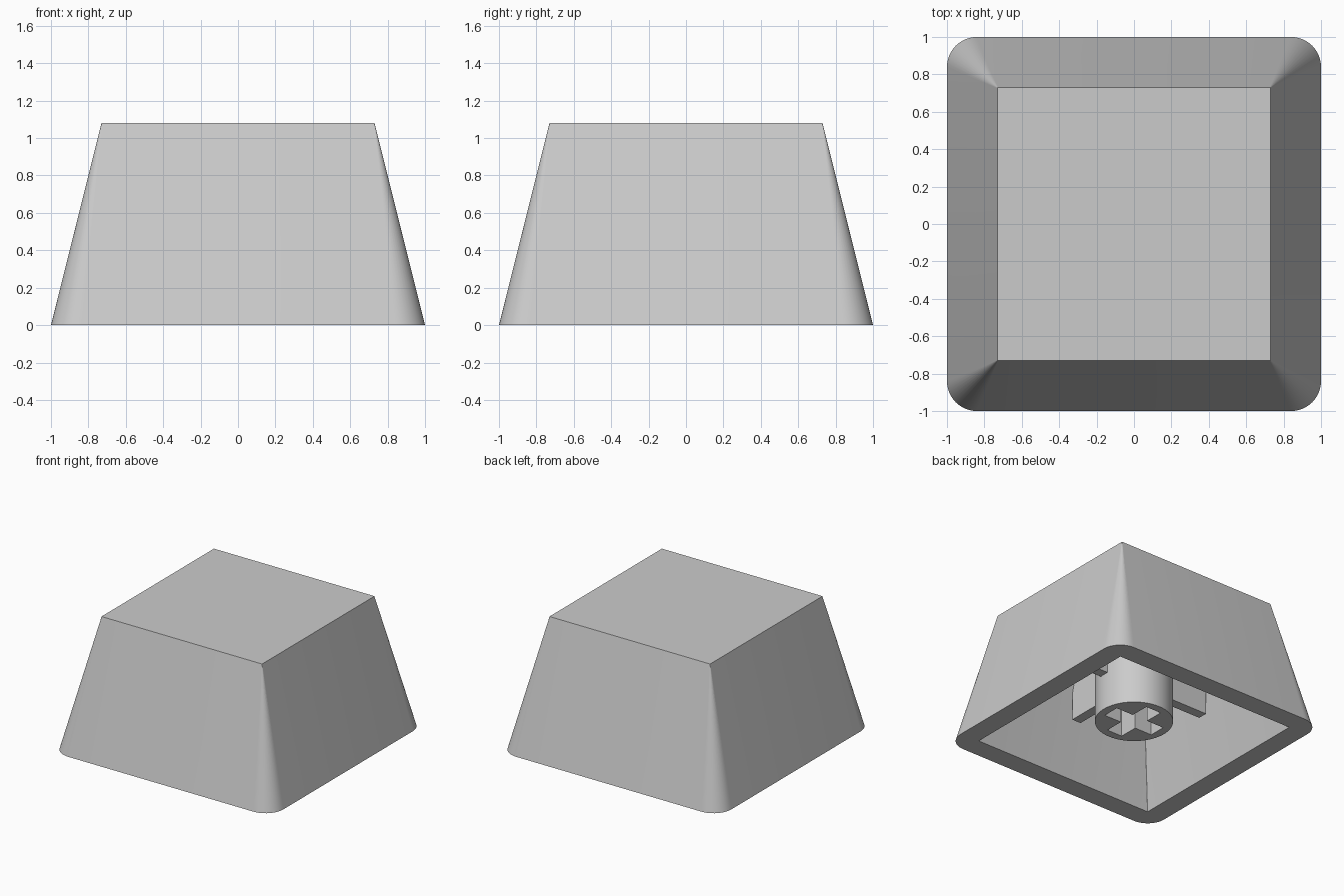
import bpy
import bmesh
from math import cos, sin, pi
from mathutils import Matrix

cube = bpy.data.objects.get("Cube")
if cube:
    bpy.data.objects.remove(cube, do_unlink=True)

grey = bpy.data.materials.new("light_grey_plastic")
grey.use_nodes = True
GREY = (0.6, 0.6, 0.6, 1)
grey.diffuse_color = GREY
grey.node_tree.nodes["Principled BSDF"].inputs["Base Color"].default_value = GREY


def finish(bm, name):
    """Turn a bmesh into a named, shaded object."""
    bmesh.ops.recalc_face_normals(bm, faces=bm.faces)
    mesh = bpy.data.meshes.new(name)
    bm.to_mesh(mesh)
    bm.free()
    mesh.materials.append(grey)
    obj = bpy.data.objects.new(name, mesh)
    bpy.context.collection.objects.link(obj)
    return obj


def smooth(obj):
    bpy.ops.object.select_all(action='DESELECT')
    obj.select_set(True)
    bpy.context.view_layer.objects.active = obj
    bpy.ops.object.shade_smooth_by_angle(angle=pi / 6)


def rounded_square(bm, half, radius, z, steps=12):
    """Ring of vertices around a square with rounded corners."""
    ring = []
    for corner in range(4):
        mid = pi / 4 + corner * pi / 2
        cx = (half - radius) * (1 if cos(mid) > 0 else -1)
        cy = (half - radius) * (1 if sin(mid) > 0 else -1)
        for i in range(steps + 1):
            a = corner * pi / 2 + i / steps * pi / 2
            ring.append(bm.verts.new((cx + radius * cos(a), cy + radius * sin(a), z)))
    return ring


def add_box(bm, size, center):
    bmesh.ops.create_cube(bm, size=1, matrix=Matrix.Translation(center)
                          @ Matrix.Diagonal((*size, 1)))


# Hollow tapered shell: outside top, outside bottom, rim, inside ceiling
TOP, CEILING = 1.08, 0.91
bm = bmesh.new()
rings = [rounded_square(bm, *spec) for spec in (
    (0.73, 0.003, TOP), (1.0, 0.16, 0), (0.83, 0.003, 0), (0.605, 0.003, CEILING))]
for a, b in zip(rings, rings[1:]):
    for i in range(len(a)):
        j = (i + 1) % len(a)
        bm.faces.new((a[i], a[j], b[j], b[i]))
bm.faces.new(rings[0])
bm.faces.new(rings[-1])
smooth(finish(bm, "cap_shell"))

# Round stem with a cross-shaped socket
STEM_BOTTOM, STEM_TOP = 0.11, 0.95
bm = bmesh.new()
bmesh.ops.create_cone(bm, cap_ends=True, segments=64, radius1=0.295, radius2=0.295,
                      depth=STEM_TOP - STEM_BOTTOM,
                      matrix=Matrix.Translation((0, 0, (STEM_TOP + STEM_BOTTOM) / 2)))
stem = finish(bm, "stem")

LONG, THIN = 0.228, 0.07
bm = bmesh.new()
outline = []
for k in range(4):
    turn = Matrix.Rotation(k * pi / 2, 3, 'Z')
    for p in ((LONG, -THIN, 0), (LONG, THIN, 0), (THIN, THIN, 0)):
        v = bm.verts.new(p)
        v.co = turn @ v.co
        outline.append(v)
face = bm.faces.new(outline)
new = bmesh.ops.extrude_face_region(bm, geom=[face])["geom"]
bmesh.ops.translate(bm, vec=(0, 0, 0.55),
                    verts=[g for g in new if isinstance(g, bmesh.types.BMVert)])
cutter = finish(bm, "socket_cutter")
cutter.hide_render = True

cut = stem.modifiers.new("socket", 'BOOLEAN')
cut.object = cutter
cut.operation = 'DIFFERENCE'
cut.solver = 'EXACT'
bpy.context.view_layer.objects.active = stem
stem.select_set(True)
bpy.ops.object.modifier_apply(modifier=cut.name)
bpy.data.objects.remove(cutter, do_unlink=True)
smooth(stem)

# Four support ribs between the stem and the walls
RIB_IN, RIB_OUT, RIB_LOW, RIB_HIGH = 0.27, 0.675, 0.41, 0.95
bm = bmesh.new()
for dx, dy in ((1, 0), (-1, 0), (0, 1), (0, -1)):
    length, mid = RIB_OUT - RIB_IN, (RIB_OUT + RIB_IN) / 2
    add_box(bm, (length if dx else 0.08, length if dy else 0.08, RIB_HIGH - RIB_LOW),
            (dx * mid, dy * mid, (RIB_HIGH + RIB_LOW) / 2))
finish(bm, "support_ribs")
